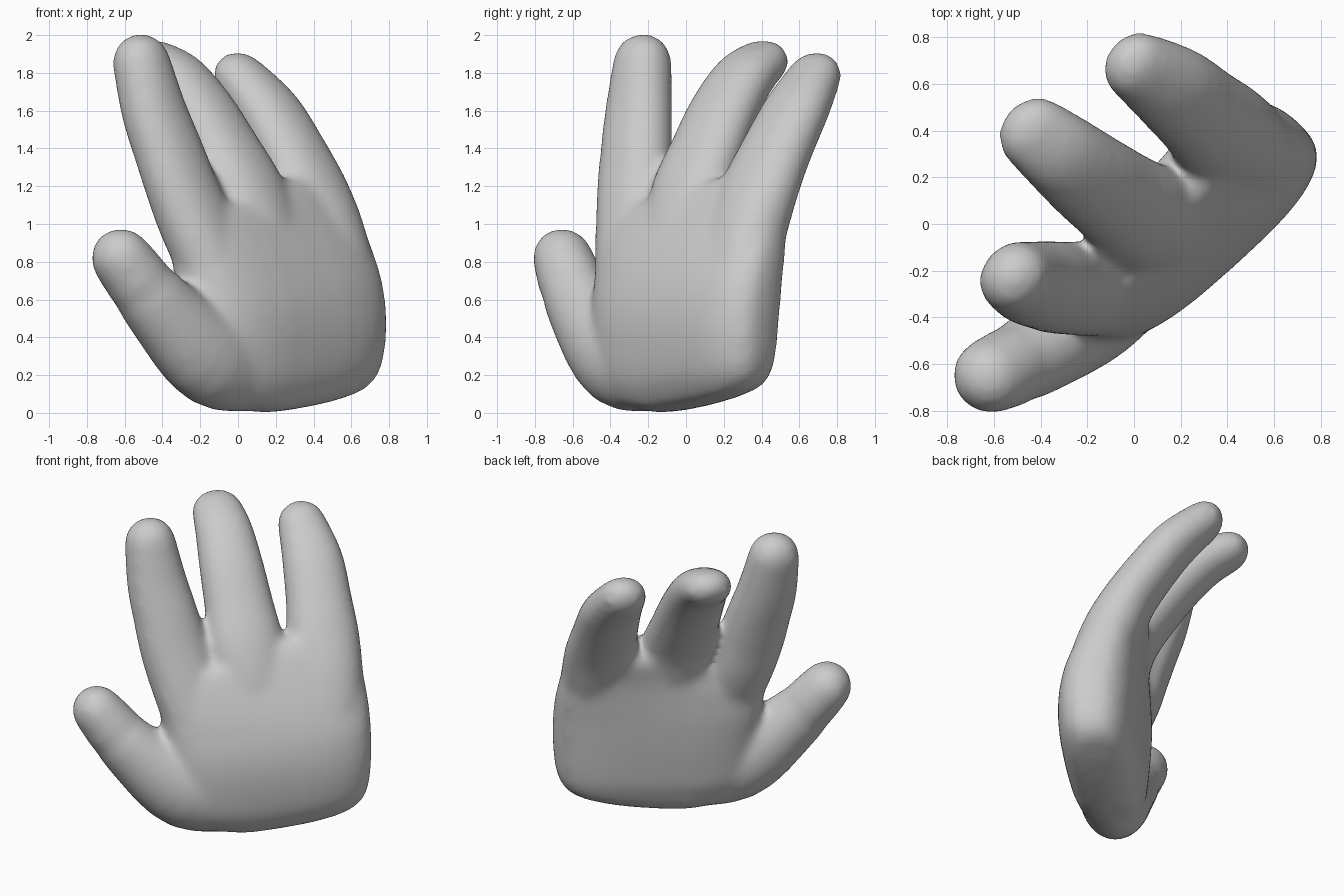
import bpy, bmesh, math
from mathutils import Vector, Matrix

if "Cube" in bpy.data.objects:
    bpy.data.objects.remove(bpy.data.objects["Cube"])

SIDES = 32
TURN = Matrix.Rotation(math.radians(47.8), 3, 'Z')  # palm width runs diagonally


def catmull(p, i, t):
    g = lambda k: p[max(0, min(len(p) - 1, k))]
    a, b, c, d = g(i - 1), g(i), g(i + 1), g(i + 2)
    return [0.5 * (2 * b[k] + (c[k] - a[k]) * t + (2 * a[k] - 5 * b[k] + 4 * c[k] - d[k]) * t * t
                   + (3 * b[k] - a[k] - 3 * c[k] + d[k]) * t ** 3) for k in range(5)]


def limb(bm, stations, start_cap, end_cap, power=2.0, lift=0.0, skew=0.0):
    """Loft along stations (across, forward, up, half width, half thickness) with domed ends."""
    path = [catmull(stations, i, t / 4) for i in range(len(stations) - 1) for t in range(4)]
    path.append(list(stations[-1]))
    pts = [Vector(p[:3]) for p in path]
    tan = [(pts[min(i + 1, len(pts) - 1)] - pts[max(i - 1, 0)]).normalized() for i in range(len(pts))]
    domes = [math.radians(d) for d in (85, 70, 50, 25)]
    rings = [(pts[0] - tan[0] * start_cap * math.sin(d), tan[0], path[0], math.cos(d)) for d in domes]
    rings += [(pts[i], tan[i], path[i], 1) for i in range(len(pts))]
    rings += [(pts[-1] + tan[-1] * end_cap * math.sin(d), tan[-1], path[-1], math.cos(d))
              for d in reversed(domes)]
    loops = []
    for centre, t, p, s in rings:
        ref = Vector((1, 0, 0)) if abs(t.x) < 0.6 else Vector((0, 0, 1))
        side = (ref - t * ref.dot(t)).normalized()
        up = t.cross(side)
        loop = []
        for k in range(SIDES):
            ang = 2 * math.pi * k / SIDES
            c, q = math.cos(ang), math.sin(ang)
            c = math.copysign(abs(c) ** (2 / power), c)
            q = math.copysign(abs(q) ** (2 / power), q)
            v = centre + side * c * p[3] * s + up * q * p[4] * s
            v.z += lift * max(0, v.x) * max(0, 1 - v.z / 0.5)
            v.y -= skew * (v.x - 0.12) * max(0, 1 - max(0, v.z - 0.7) * 1.6)
            loop.append(bm.verts.new(TURN @ v))
        loops.append(loop)
    for a, b in zip(loops, loops[1:]):
        for k in range(SIDES):
            j = (k + 1) % SIDES
            bm.faces.new((a[k], a[j], b[j], b[k]))
    bm.faces.new(loops[0][::-1])
    bm.faces.new(loops[-1])


bm = bmesh.new()

# Palm slab, bottom edge rising toward the outer side
limb(bm, [(0.15, -0.17, 0.10, 0.58, 0.20), (0.155, -0.18, 0.22, 0.62, 0.24),
          (0.16, -0.175, 0.50, 0.635, 0.26), (0.145, -0.135, 0.75, 0.65, 0.235),
          (0.117, -0.075, 1.00, 0.645, 0.175), (0.09, -0.035, 1.11, 0.64, 0.14)],
     0.11, 0.06, 2.9, 0.16, 0.10)

# Three fingers, each rooted inside the palm
fingers = [
    [(-0.31, -0.09, 0.80, 0.20, 0.17), (-0.355, -0.02, 1.00, 0.215, 0.175),
     (-0.405, 0.04, 1.20, 0.215, 0.165), (-0.445, 0.10, 1.40, 0.205, 0.16),
     (-0.485, 0.162, 1.60, 0.19, 0.155), (-0.515, 0.225, 1.86, 0.16, 0.145)],
    [(0.09, -0.15, 0.80, 0.22, 0.17), (0.07, -0.08, 1.00, 0.23, 0.18),
     (0.05, 0.00, 1.20, 0.24, 0.165), (0.035, 0.13, 1.40, 0.22, 0.155),
     (0.02, 0.275, 1.60, 0.205, 0.15), (0.01, 0.44, 1.77, 0.185, 0.14),
     (0.0, 0.58, 1.85, 0.165, 0.12)],
    [(0.57, -0.19, 0.80, 0.20, 0.18), (0.56, -0.11, 1.00, 0.215, 0.18),
     (0.545, -0.01, 1.20, 0.23, 0.165), (0.545, 0.12, 1.40, 0.21, 0.155),
     (0.54, 0.27, 1.60, 0.195, 0.145), (0.51, 0.445, 1.775, 0.155, 0.125)],
]
for f in fingers:
    limb(bm, f, 0.15, 0.15, 2.15)

# Thumb, sweeping out from the heel
limb(bm, [(0.0, -0.17, 0.23, 0.22, 0.17), (-0.36, -0.14, 0.29, 0.26, 0.21),
          (-0.68, -0.065, 0.55, 0.20, 0.185), (-0.90, 0.02, 0.82, 0.16, 0.165)],
     0.1, 0.16)

bmesh.ops.recalc_face_normals(bm, faces=bm.faces)
me = bpy.data.meshes.new("hand")
bm.to_mesh(me)
bm.free()
hand = bpy.data.objects.new("hand", me)
bpy.context.collection.objects.link(hand)

# Fuse the parts into one soft skin
fuse = hand.modifiers.new("fuse", 'REMESH')
fuse.mode = 'VOXEL'
fuse.voxel_size = 0.02
fuse.use_smooth_shade = True
soft = hand.modifiers.new("soften", 'SMOOTH')
soft.factor = 0.5
soft.iterations = 30
